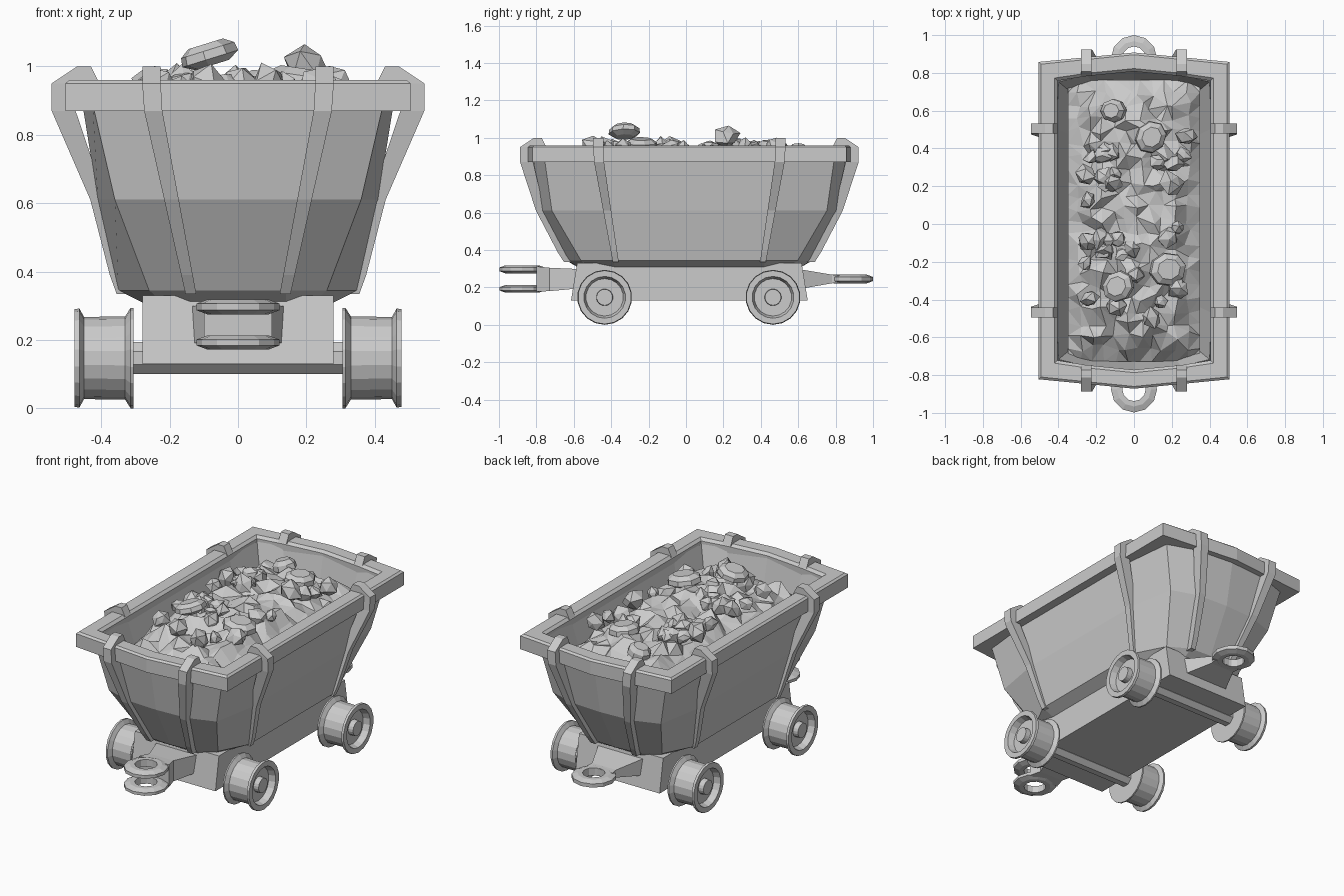
import bpy, bmesh, math, random
from mathutils import Matrix, Vector

random.seed(7)
MID_Y = 0.018

old = bpy.data.objects.get("Cube")
if old:
    bpy.data.objects.remove(old, do_unlink=True)


def finish(name, bm):
    bmesh.ops.recalc_face_normals(bm, faces=bm.faces)
    mesh = bpy.data.meshes.new(name)
    bm.to_mesh(mesh)
    bm.free()
    obj = bpy.data.objects.new(name, mesh)
    bpy.context.collection.objects.link(obj)
    return obj


def loft(name, rings, closed=False):
    """Skin a row of equal-sized vertex rings; cap the ends unless closed."""
    bm = bmesh.new()
    loops = [[bm.verts.new(p) for p in ring] for ring in rings]
    n = len(loops[0])
    pairs = list(zip(loops, loops[1:]))
    if closed:
        pairs.append((loops[-1], loops[0]))
    else:
        bm.faces.new(loops[0])
        bm.faces.new(loops[-1])
    for a, b in pairs:
        for i in range(n):
            j = (i + 1) % n
            bm.faces.new((a[i], a[j], b[j], b[i]))
    return finish(name, bm)


def plan(z, quarter):
    """Mirror a quarter outline (end centre to side) into a full ring."""
    rest, back = quarter[1:], quarter[::-1]
    pts = [(x, y) for x, y in back] + [(-x, y) for x, y in rest]
    pts += [(-x, -y) for x, y in back] + [(x, -y) for x, y in rest]
    return [(x, y + MID_Y, z) for x, y in pts]


# Tub: outer walls up, then inner walls down to a hidden floor
loft("tub", [
    plan(.31, [(0, .60), (.14, .60), (.22, .55), (.28, .40)]),
    plan(.345, [(0, .66), (.14, .65), (.26, .58), (.35, .405)]),
    plan(.61, [(0, .80), (.20, .79), (.36, .735), (.41, .455)]),
    plan(.89, [(0, .855), (.25, .835), (.425, .775), (.455, .487)]),
    plan(.93, [(0, .79), (.25, .77), (.40, .735), (.41, .487)]),
    plan(.60, [(0, .72), (.20, .71), (.31, .66), (.33, .45)]),
])


# Rim: rectangular band, bowed at both ends
def rim_ring(z, inset):
    w, c, e = .505 - inset, .84 - inset, .89 - inset
    return plan(z, [(0, e), (.25, (c + e) / 2), (w, c), (w, .487)])


loft("rim", [rim_ring(.87, 0), rim_ring(.95, 0), rim_ring(.96, .012),
             rim_ring(.96, .085), rim_ring(.945, .1), rim_ring(.87, .1)], closed=True)


# Straps: tapered bars climbing the walls and hooking over the rim
def strap(name, walls, rim, lat_low, lat_high, place):
    stations = [(d, d - .045, z) for d, z in walls]
    hook = [(.04, -.03, .87), (.04, -.02, .95), (-.035, -.035, 1.0),
            (-.075, -.07, 1.0), (-.1, -.09, .95)]
    stations += [(rim + o, rim + i, z) for o, i, z in hook]
    rings = []
    for k, (out, inn, z) in enumerate(stations):
        t = min(1, (z - .345) / .55)
        lat, w = lat_low + t * (lat_high - lat_low), .016 + .011 * t
        zin = min(z, .955)
        rings.append([place(out, lat - w, z), place(out, lat + w, z),
                      place(inn, lat + w, zin), place(inn, lat - w, zin)])
    loft(name, rings)


for sx, xn in ((1, "left"), (-1, "right")):
    for sy, yn in ((1, "back"), (-1, "front")):
        strap(f"side_strap_{yn}_{xn}", [(.355, .335), (.375, .39), (.432, .61)],
              .505, .395, .487,
              lambda d, l, z: (sx * d, sy * l + MID_Y, z))
        strap(f"end_strap_{yn}_{xn}", [(.67, .335), (.705, .39), (.82, .61)],
              .865, .14, .253,
              lambda d, l, z: (sx * l, sy * d + MID_Y, z))


# Chassis block with slightly flared ends
def box_ring(z, hx, hy):
    return [(sx * hx, sy * hy + MID_Y, z) for sx, sy in
            ((-1, -1), (1, -1), (1, 1), (-1, 1))]


loft("chassis", [box_ring(.13, .28, .633), box_ring(.33, .28, .60)])


# Wheels and axles, turned around the x axis
def turned(name, profile, sides, y, flip=1):
    rings = []
    for x, r in profile:
        ring = []
        for i in range(sides):
            a = math.tau * (i + .5) / sides
            ring.append((flip * x, y + r * math.cos(a), .147 + r * math.sin(a)))
        rings.append(ring)
    loft(name, rings)


wheel = [(.305, .05), (.305, .147), (.314, .147), (.33, .122), (.45, .12),
         (.464, .145), (.478, .143), (.478, .112), (.44, .1), (.44, .045), (.472, .043)]
for y, yn in ((-.435, "front"), (.465, "back")):
    turned(f"axle_{yn}", [(-.32, .05), (.32, .05)], 8, y)
    for s, xn in ((1, "left"), (-1, "right")):
        turned(f"wheel_{yn}_{xn}", wheel, 18, y, s)


# Couplings: eye rings joined to the chassis by tapered necks
def eye(name, y, lo, hi):
    section = [(.062, lo), (.09, lo), (.122, lo + .012),
               (.122, hi - .012), (.09, hi), (.062, hi)]
    rings = []
    for i in range(12):
        a = math.tau * i / 12
        rings.append([(r * math.cos(a), y + r * math.sin(a), z) for r, z in section])
    loft(name, rings, closed=True)


def neck(name, stations):
    loft(name, [[(-w, y, lo), (w, y, lo), (w, y, hi), (-w, y, hi)]
                for y, w, lo, hi in stations])


eye("front_upper_eye", -.876, .275, .318)
eye("front_lower_eye", -.876, .172, .213)
neck("front_neck", [(-.80, .10, .178, .312), (-.73, .08, .18, .305), (-.57, .14, .195, .298)])
eye("back_eye", .878, .222, .268)
neck("back_neck", [(.82, .085, .224, .266), (.78, .08, .222, .268), (.60, .16, .19, .298)])

# Ore heap: jagged sheet, low at the walls
bm = bmesh.new()
bmesh.ops.create_grid(bm, x_segments=11, y_segments=22, size=1)
for v in bm.verts:
    x, y = v.co.x * .35, v.co.y * .745
    edge = min(.35 - abs(x), .745 - abs(y))
    rise = min(1, edge / .16)
    if edge > .01:
        x += random.uniform(-.022, .022)
        y += random.uniform(-.022, .022)
    end_drop = .05 * max(0, abs(y) - .4) / .345
    z = .82 + .115 * rise - end_drop + random.uniform(-.03, .03) * (.4 + rise)
    v.co = (x, y + MID_Y, z)
bmesh.ops.triangulate(bm, faces=bm.faces)
finish("ore_heap", bm)


# Boulders: flattened eight-sided stones
def boulder(name, x, y, z, r, h, tilt):
    turn = Matrix.Rotation(tilt, 3, "Y") @ Matrix.Rotation(random.random(), 3, "Z")
    rings = []
    for rr, zz in ((.6, -.5), (1, -.2), (.95, .2), (.62, .5)):
        ring = []
        for i in range(8):
            a = math.tau * i / 8
            p = Vector((r * rr * math.cos(a), r * rr * .9 * math.sin(a), h * zz))
            ring.append(turn @ p + Vector((x, y, z)))
        rings.append(ring)
    loft(name, rings)


for i, spec in enumerate([(-.085, -.33, 1.035, .09, .065, -.3), (.09, .46, .95, .09, .07, .1),
                          (.18, -.24, .96, .1, .07, .15), (-.11, .6, .92, .07, .08, -.3)]):
    boulder(f"boulder_{i + 1}", *spec)

# Loose stones: chipped pointed lumps
spots = [(.2, .22, .065), (-.25, .26, .055), (-.12, .22, .06), (-.1, -.43, .06),
         (.09, -.5, .06), (.28, .47, .05), (-.18, -.08, .055), (.18, -.07, .06)]
spots += [(random.uniform(-.26, .26), random.uniform(-.45, .42), random.uniform(.035, .055))
          for _ in range(26)]
for i, (x, y, r) in enumerate(spots):
    bm = bmesh.new()
    bmesh.ops.create_icosphere(bm, subdivisions=1, radius=r)
    for v in bm.verts:
        v.co *= random.uniform(.75, 1.3)
    z = 1.0 if i == 0 else .945
    spin = Matrix.Rotation(random.uniform(0, 6), 4, Vector((x, y, 1)))
    bmesh.ops.transform(bm, matrix=Matrix.Translation((x, y, z)) @ spin, verts=bm.verts)
    finish(f"stone_{i + 1}", bm)
